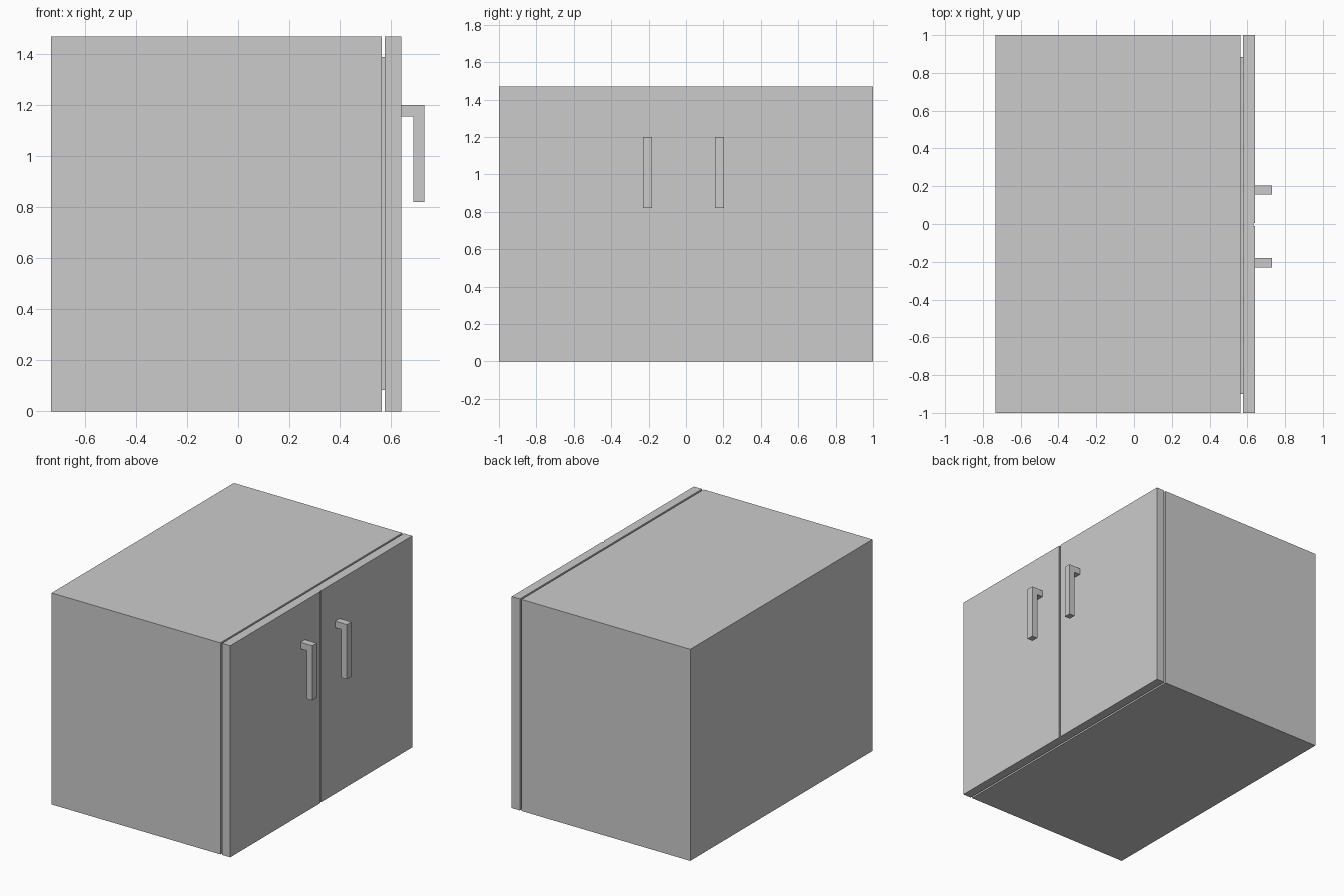
import bpy, bmesh
from mathutils import Vector

if "Cube" in bpy.data.objects:
    bpy.data.objects.remove(bpy.data.objects["Cube"])


def prism(name, points, offset):
    """Extrude a closed flat profile along an offset vector."""
    bm = bmesh.new()
    face = bm.faces.new([bm.verts.new(p) for p in points])
    ext = bmesh.ops.extrude_face_region(bm, geom=[face])
    verts = [g for g in ext["geom"] if isinstance(g, bmesh.types.BMVert)]
    bmesh.ops.translate(bm, verts=verts, vec=Vector(offset))
    bmesh.ops.recalc_face_normals(bm, faces=bm.faces)
    mesh = bpy.data.meshes.new(name)
    bm.to_mesh(mesh)
    bm.free()
    obj = bpy.data.objects.new(name, mesh)
    bpy.context.collection.objects.link(obj)
    return obj


def box(name, x0, x1, y0, y1, z0, z1):
    return prism(name, [(x0, y0, z0), (x1, y0, z0), (x1, y1, z0), (x0, y1, z0)],
                 (0, 0, z1 - z0))


H = 1.47

# Cabinet body
box("cabinet_body", -0.733, 0.564, -1, 1, 0, H)

# Recessed seal filling the gap between body and doors
box("door_seal", 0.564, 0.578, -0.9, 0.885, 0.083, 1.388)

# Door front with the shallow groove that divides it in two
door = [(0.577, -1), (0.64, -1), (0.64, -0.011), (0.632, -0.011),
        (0.632, 0.004), (0.64, 0.004), (0.64, 1), (0.577, 1)]
prism("door_front", [(x, y, 0) for x, y in door], (0, 0, H))

# Hooked handles, one per door
hook = [(0.64, 1.2), (0.73, 1.2), (0.73, 0.82),
        (0.687, 0.82), (0.687, 1.155), (0.64, 1.155)]
for side, y in (("left", -0.23), ("right", 0.155)):
    prism(f"{side}_handle", [(x, y, z) for x, z in hook], (0, 0.049, 0))
